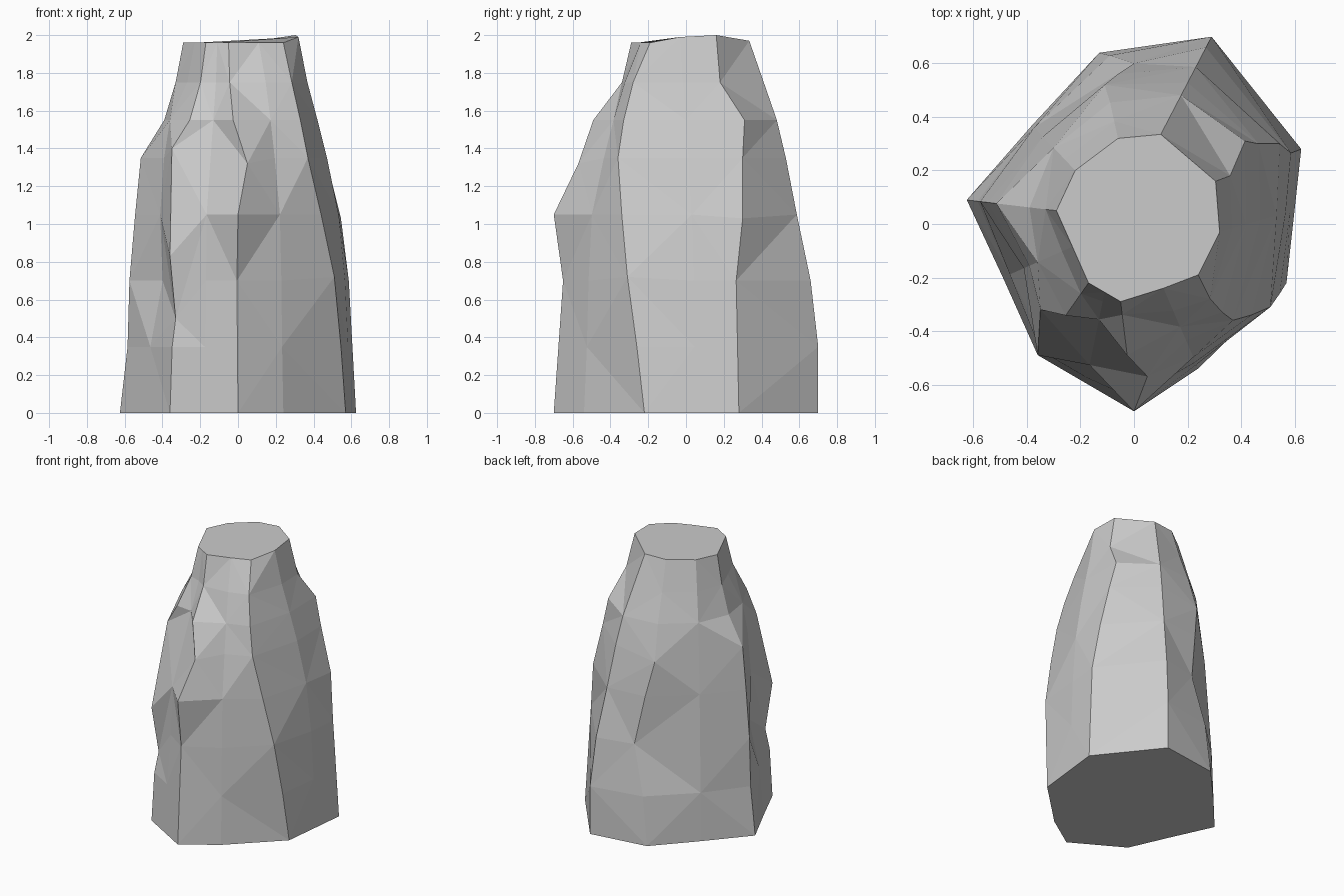
import bpy, bmesh

# Ridges running up the rock: base (x, y), top (x, y, z),
# and how far each has moved from base to top at every level
LEVELS = [0.35, 0.7, 1.05, 1.35, 1.55, 1.75]
RIDGES = [
    ((0, -.70), (-.05, -.29, 1.96), [.06, .12, 0, .32, .51, .88]),
    ((.24, -.54), (.11, -.24, 1.96), [.05, .08, .14, .35, .52, .72]),
    ((.57, -.22), (.24, -.19, 1.96), [.10, .20, .40, .55, .70, .85]),
    ((.60, .05), (.32, -.03, 1.99), [.06, .12, .24, .46, .64, .83]),
    ((.625, .28), (.305, .16, 2.0), [.06, .12, .22, .50, .64, .83]),
    ((.29, .70), (.10, .335, 1.97), [0, .11, .31, .47, .60, .79]),
    ((-.13, .64), (-.06, .32, 1.965), [.05, .10, .25, .38, .58, .80]),
    ((-.38, .37), (-.22, .20, 1.96), [.05, .15, .25, .40, .50, .75]),
    ((-.625, .09), (-.29, .05, 1.96), [.12, .15, .24, .33, .70, .88]),
    ((-.49, -.20), (-.23, -.085, 1.96), [.10, .35, .30, .38, .50, .85]),
    ((-.36, -.49), (-.17, -.22, 1.96), [.06, .14, 0, .40, .55, .85]),
    ((-.18, -.595), (-.11, -.255, 1.96), [.06, .16, .20, .50, .70, .90]),
]
# Chipped corners that leave their ridge line: (ridge, level) -> x, y, z
CHIPS = {(0, 3): (.05, -.57, 1.32), (2, 0): (.545, -.26, .35),
         (2, 1): (.51, -.31, .72), (2, 2): (.44, -.34, 1.05),
         (2, 3): (.37, -.36, 1.35), (2, 4): (.33, -.33, 1.55),
         (2, 5): (.285, -.28, 1.75),
         (4, 2): (.545, .30, 1.03), (4, 3): (.465, .30, 1.35),
         (4, 4): (.415, .31, 1.55), (6, 0): (-.09, .63, .35),
         (6, 1): (0, .60, .7), (6, 2): (-.06, .56, 1.05),
         (6, 3): (-.11, .52, 1.3), (10, 1): (-.33, -.45, .5),
         (10, 2): (-.36, -.49, .83), (10, 3): (-.35, -.32, 1.4)}

bm = bmesh.new()
columns = []
for r, (base, top, moves) in enumerate(RIDGES):
    pts = [(*base, 0)]
    for l, (z, t) in enumerate(zip(LEVELS, moves)):
        on_ridge = [b + (e - b) * t for b, e in zip(base, top)] + [z]
        pts.append(CHIPS.get((r, l), on_ridge))
    pts.append(top)
    columns.append([bm.verts.new(p) for p in pts])

# Faceted sides, alternating the diagonals
for i, a in enumerate(columns):
    b = columns[(i + 1) % len(columns)]
    for k in range(len(a) - 1):
        q = [a[k], b[k], b[k + 1], a[k + 1]]
        if (i + k) % 2:
            q = q[1:] + q[:1]
        bm.faces.new((q[0], q[1], q[2]))
        bm.faces.new((q[0], q[2], q[3]))

# Flat bottom and broken-off top
bm.faces.new([c[0] for c in reversed(columns)])
bm.faces.new([c[-1] for c in columns])
bmesh.ops.recalc_face_normals(bm, faces=bm.faces)

mesh = bpy.data.meshes.new("rock_pillar")
bm.to_mesh(mesh)
bm.free()
bpy.context.collection.objects.link(bpy.data.objects.new("rock_pillar", mesh))
